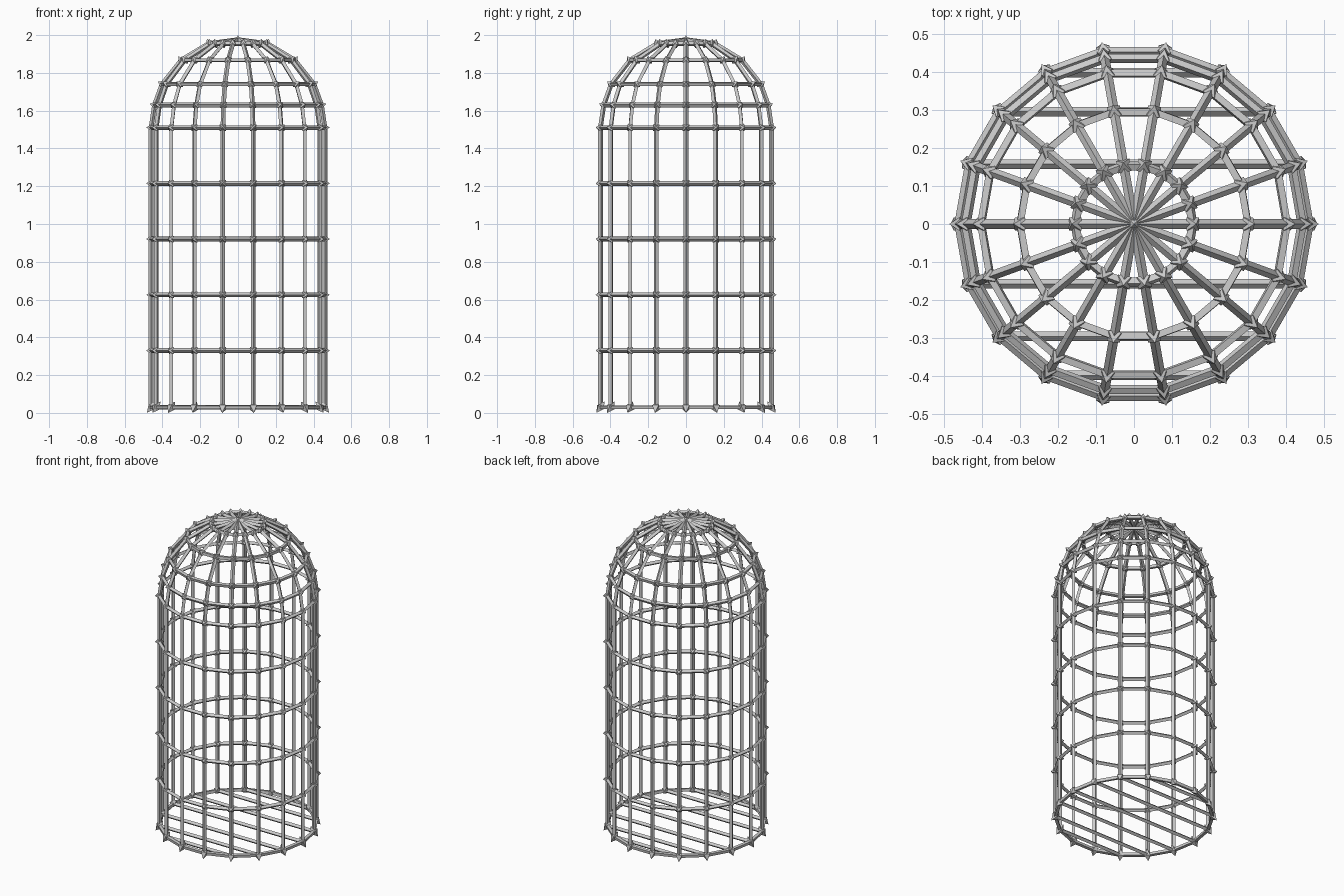
import bpy, bmesh, math
from mathutils import Vector

if "Cube" in bpy.data.objects:
    bpy.data.objects.remove(bpy.data.objects["Cube"])

N = 18          # ribs around the cage
BAR = 0.0125    # half diagonal of a diamond-section bar
RINGS = [(0.46, 0.03), (0.46, 0.33), (0.46, 0.625), (0.46, 0.92), (0.46, 1.215),
         (0.46, 1.51), (0.442, 1.63), (0.402, 1.74), (0.30, 1.868), (0.155, 1.955)]
APEX = Vector((0, 0, 1.976))
UP = Vector((0, 0, 1))


def point(ring, i):
    r, z = RINGS[ring]
    a = 2 * math.pi * i / N
    return Vector((r * math.cos(a), r * math.sin(a), z))


def normal(ring, i):
    # outward surface direction across the profile
    if ring == 0:
        s, c = -0.8, 0.6
    else:
        r0, z0 = RINGS[ring - 1]
        r1, z1 = RINGS[ring + 1] if ring + 1 < len(RINGS) else (0, APEX.z)
        d = math.hypot(z1 - z0, r0 - r1)
        c, s = (z1 - z0) / d, (r0 - r1) / d
    a = 2 * math.pi * i / N
    return Vector((c * math.cos(a), c * math.sin(a), s))


def add_bar(bm, p, q, n):
    d = (q - p).normalized()
    n = (n - d * n.dot(d)).normalized()
    t = d.cross(n)
    offs = [n * BAR, t * BAR, -n * BAR, -t * BAR]
    a = [bm.verts.new(p + o) for o in offs]
    b = [bm.verts.new(q + o) for o in offs]
    for k in range(4):
        m = (k + 1) % 4
        bm.faces.new((a[k], a[m], b[m], b[k]))
    bm.faces.new(a[::-1])
    bm.faces.new(b)


def add_node(bm, p, n, tangent, tip=0.026, side=0.025):
    v = n.cross(tangent).normalized()
    eq = [bm.verts.new(p + (tangent * x + v * y) * side * 0.7071)
          for x, y in ((1, 1), (-1, 1), (-1, -1), (1, -1))]
    top, low = bm.verts.new(p + n * tip), bm.verts.new(p - n * tip)
    for k in range(4):
        m = (k + 1) % 4
        bm.faces.new((eq[k], eq[m], top))
        bm.faces.new((eq[m], eq[k], low))


def finish(bm, name):
    bmesh.ops.recalc_face_normals(bm, faces=bm.faces)
    me = bpy.data.meshes.new(name)
    bm.to_mesh(me)
    bm.free()
    bpy.context.collection.objects.link(bpy.data.objects.new(name, me))


# Horizontal hoops
bm = bmesh.new()
for r in range(len(RINGS)):
    for i in range(N):
        add_bar(bm, point(r, i), point(r, i + 1), normal(r, i + 0.5))
finish(bm, "hoops")

# Upright ribs and the spokes meeting at the crown
bm = bmesh.new()
for i in range(N):
    for r in range(len(RINGS) - 1):
        add_bar(bm, point(r, i), point(r + 1, i), normal(max(r, 1), i))
    add_bar(bm, point(len(RINGS) - 1, i), APEX, UP)
finish(bm, "ribs")

# Parallel floor bars running left to right
bm = bmesh.new()
for i in range(-3, 4):
    add_bar(bm, point(0, i), point(0, N // 2 - i), UP)
finish(bm, "floor_bars")

# Pointed joints at every crossing, plus the crown
bm = bmesh.new()
for r in range(len(RINGS)):
    for i in range(N):
        a = 2 * math.pi * i / N
        add_node(bm, point(r, i), normal(r, i), Vector((-math.sin(a), math.cos(a), 0)),
                 0.0375 if r == 0 else 0.026)
add_node(bm, APEX, UP, Vector((1, 0, 0)), tip=0.024)
finish(bm, "joints")
